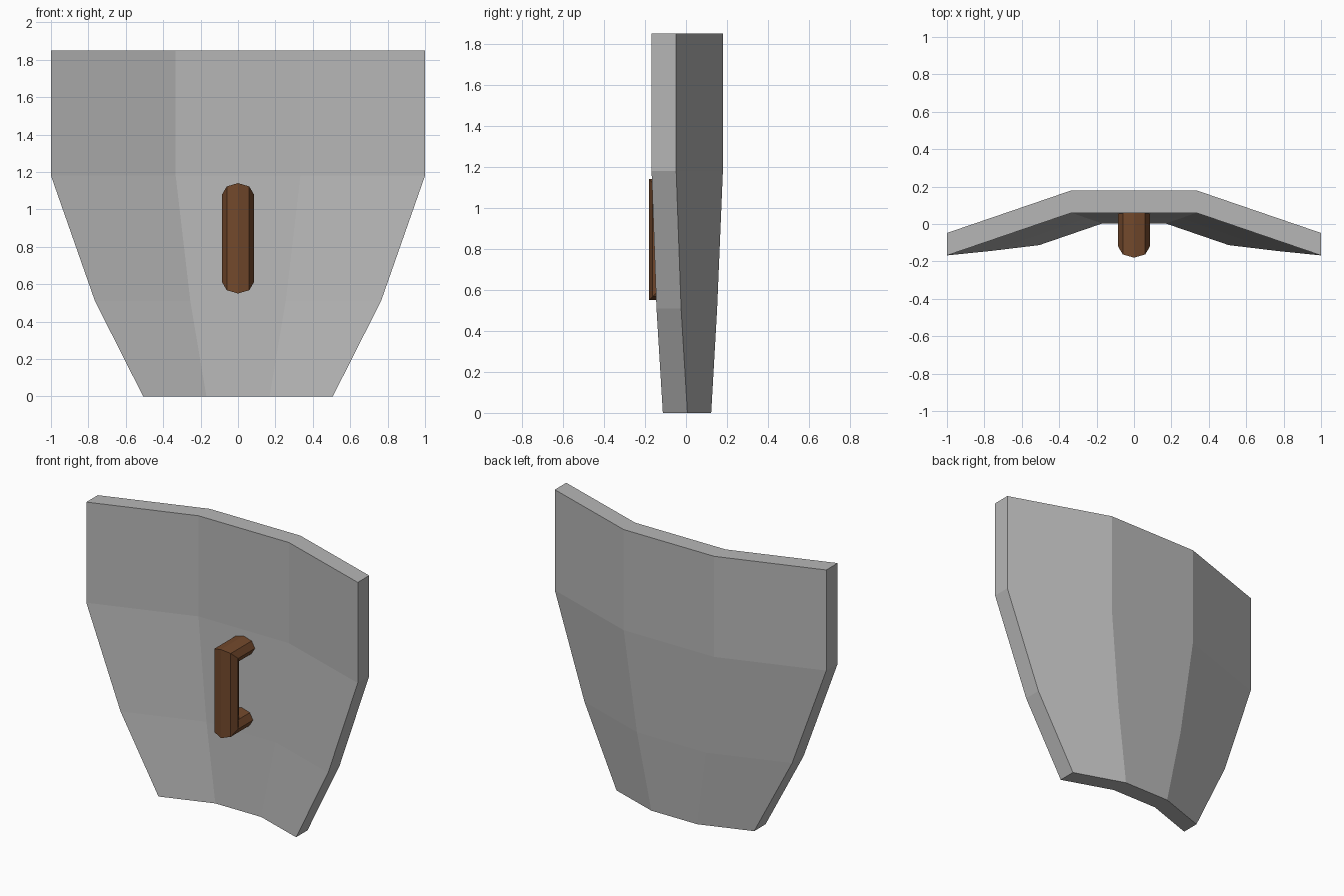
import bpy, bmesh, math
from mathutils import Vector

if "Cube" in bpy.data.objects:
    bpy.data.objects.remove(bpy.data.objects["Cube"], do_unlink=True)


def material(name, rgb):
    mat = bpy.data.materials.new(name)
    mat.use_nodes = True
    mat.diffuse_color = (*rgb, 1)
    mat.node_tree.nodes["Principled BSDF"].inputs["Base Color"].default_value = (*rgb, 1)
    return mat


def finish(bm, name, mat):
    bmesh.ops.recalc_face_normals(bm, faces=bm.faces)
    mesh = bpy.data.meshes.new(name)
    bm.to_mesh(mesh)
    bm.free()
    mesh.materials.append(mat)
    obj = bpy.data.objects.new(name, mesh)
    bpy.context.collection.objects.link(obj)
    return obj


grey = material("grey metal", (0.47, 0.47, 0.47))
brown = material("brown wood", (0.17, 0.066, 0.025))

# Shield plate: rows of (height, half width, centre y, edge y) on the front,
# each folded at a third of its half width, then thickened straight back
ROWS = [(1.85, 1.0, 0.06, -0.168), (1.18, 1.0, 0.06, -0.168),
        (0.51, 0.765, 0.032, -0.144), (0, 0.507, 0.003, -0.113)]
THICKNESS = 0.12
bm = bmesh.new()
grid = []
for z, half, mid, edge in ROWS:
    grid.append([bm.verts.new((x * half, y, z)) for x, y in
                 ((-1, edge), (-1 / 3, mid), (1 / 3, mid), (1, edge))])
for upper, lower in zip(grid, grid[1:]):
    for i in range(3):
        bm.faces.new((upper[i], lower[i], lower[i + 1], upper[i + 1]))
back = bmesh.ops.extrude_face_region(bm, geom=bm.faces[:], use_keep_orig=True)
bmesh.ops.translate(bm, vec=(0, THICKNESS, 0),
                    verts=[g for g in back["geom"] if isinstance(g, bmesh.types.BMVert)])
finish(bm, "shield_plate", grey)

# Handle: flattened octagonal tube swept along a bracket path with mitred corners
WIDE, DEEP, SIDES = 0.085, 0.06, 8
TOP, BOTTOM, REACH, ROOT = 1.08, 0.61, -0.12, 0.07
# (y, z, outward offset direction in y and z)
PATH = [(ROOT, TOP, 0, 1), (REACH, TOP, -1, 1),
        (REACH, BOTTOM, -1, -1), (ROOT, BOTTOM, 0, -1)]
bm = bmesh.new()
rings = []
for y, z, dy, dz in PATH:
    ring = []
    for i in range(SIDES):
        a = math.tau * i / SIDES
        out = DEEP * math.cos(a)
        ring.append(bm.verts.new(Vector((WIDE * math.sin(a), y + dy * out, z + dz * out))))
    rings.append(ring)
for a, b in zip(rings, rings[1:]):
    for i in range(SIDES):
        j = (i + 1) % SIDES
        bm.faces.new((a[i], a[j], b[j], b[i]))
bm.faces.new(rings[0])
bm.faces.new(rings[-1])
finish(bm, "handle", brown)
